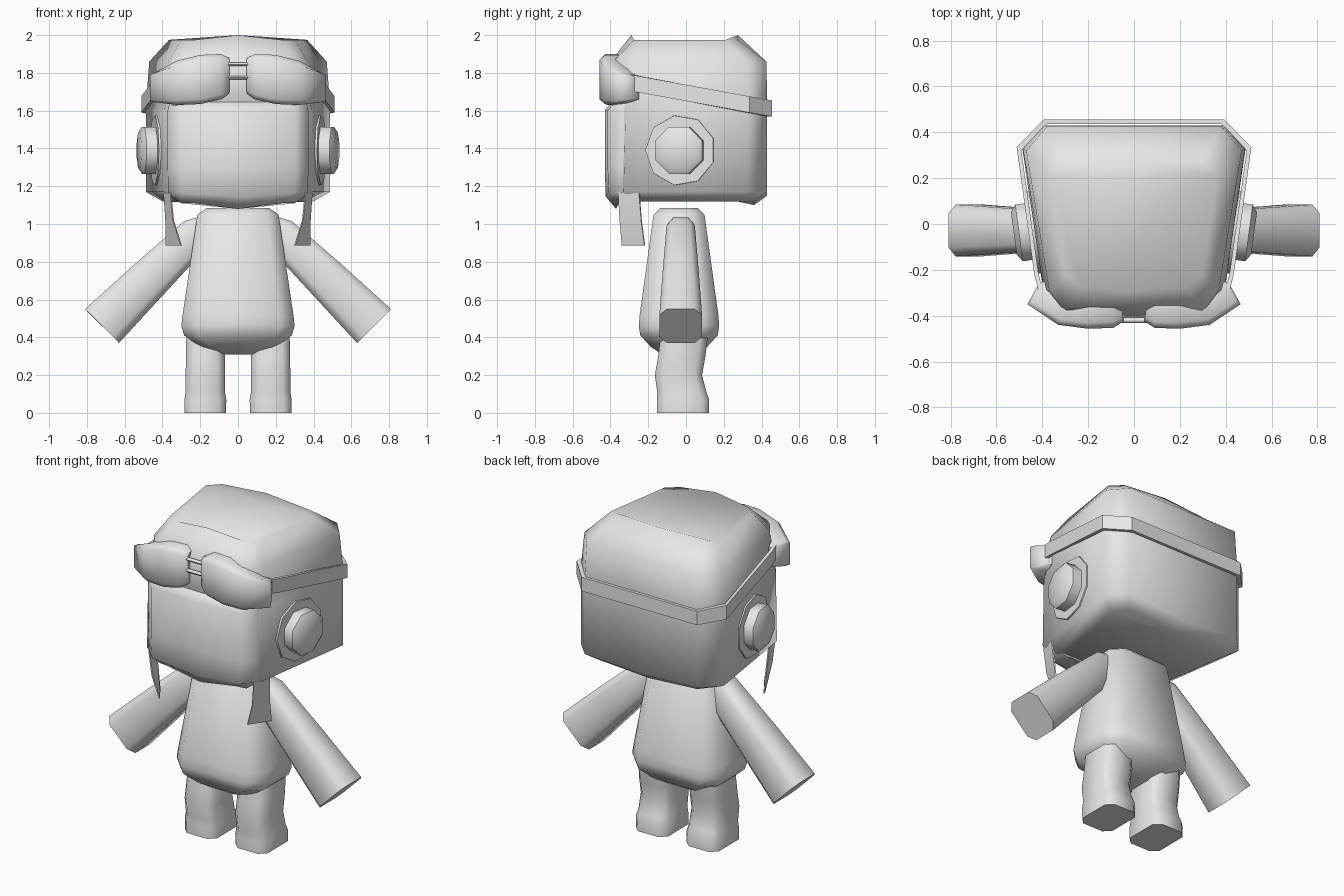
import bpy, bmesh, math
from mathutils import Vector, Matrix

if "Cube" in bpy.data.objects:
    bpy.data.objects.remove(bpy.data.objects["Cube"])

grey = bpy.data.materials.new("plain_grey")
grey.diffuse_color = (0.8, 0.8, 0.8, 1)
grey.use_nodes = True
grey.node_tree.nodes["Principled BSDF"].inputs["Base Color"].default_value = grey.diffuse_color


def finish(name, bm, angle=60):
    """Turn a bmesh into a smooth-shaded object."""
    bmesh.ops.recalc_face_normals(bm, faces=bm.faces)
    mesh = bpy.data.meshes.new(name)
    bm.to_mesh(mesh)
    bm.free()
    mesh.materials.append(grey)
    ob = bpy.data.objects.new(name, mesh)
    bpy.context.collection.objects.link(ob)
    bpy.ops.object.select_all(action='DESELECT')
    ob.select_set(True)
    bpy.context.view_layer.objects.active = ob
    bpy.ops.object.shade_smooth_by_angle(angle=math.radians(angle))
    return ob


def loft(name, rings, side=1, angle=60):
    """Skin closed rings of equal length and cap both ends; side=-1 mirrors in x."""
    bm = bmesh.new()
    rows = [[bm.verts.new((p[0] * side, p[1], p[2])) for p in r] for r in rings]
    n = len(rows[0])
    for a, b in zip(rows, rows[1:]):
        for i in range(n):
            j = (i + 1) % n
            bm.faces.new((a[i], a[j], b[j], b[i]))
    bm.faces.new(rows[0])
    bm.faces.new(rows[-1])
    return finish(name, bm, angle)


def chamfered(cx, cy, hx, hy, c):
    """Rectangle with cut corners."""
    return [(cx + x, cy + y) for x, y in (
        (hx, -hy + c), (hx, hy - c), (hx - c, hy), (-hx + c, hy),
        (-hx, hy - c), (-hx, -hy + c), (-hx + c, -hy), (hx - c, -hy))]


def mirrored(half, z, dz=0):
    """Full ring from a half outline running front to back; dz lifts the middle."""
    left = [(-x, y) for x, y in reversed(half) if x > 0]
    return [(x, y, z + (dz if x == 0 else 0)) for x, y in half + left]


# Helmet: wide at the back, tapering to the front
def helmet_ring(z, front, fx, fy, sx, by, bx, back, dz=0):
    half = [(0, front), (fx, front + 0.015), (fx + 0.07, fy),
            (sx, by), (bx, back), (0, back)]
    return mirrored(half, z, dz)


loft("helmet", [
    helmet_ring(1.12, -0.34, 0.25, -0.28, 0.40, 0.27, 0.33, 0.36, -0.02),
    helmet_ring(1.17, -0.36, 0.32, -0.33, 0.487, 0.33, 0.39, 0.43, -0.02),
    helmet_ring(1.60, -0.37, 0.32, -0.32, 0.487, 0.33, 0.39, 0.43),
    helmet_ring(1.66, -0.40, 0.31, -0.30, 0.485, 0.33, 0.39, 0.43),
    helmet_ring(1.86, -0.40, 0.30, -0.29, 0.47, 0.32, 0.38, 0.425),
    helmet_ring(1.975, -0.29, 0.23, -0.22, 0.365, 0.21, 0.30, 0.275, 0.025),
])


# Face: rounded block in the helmet opening
def face_ring(z, front, hx, dz=0):
    half = [(0, front), (hx - 0.07, front + 0.015), (hx, -0.345),
            (hx, -0.25), (0, -0.25)]
    return mirrored(half, z, dz)


loft("face", [
    face_ring(1.11, -0.37, 0.30, -0.03), face_ring(1.165, -0.425, 0.37, -0.02),
    face_ring(1.30, -0.43, 0.373), face_ring(1.60, -0.43, 0.373),
    face_ring(1.65, -0.39, 0.36)])

# Body: narrow shoulders, wide rounded bottom
loft("body", [[(x, y, z) for x, y in chamfered(0, -0.037, hx, hy, c)]
              for z, hx, hy, c in (
                  (0.31, 0.09, 0.09, 0.03), (0.35, 0.20, 0.15, 0.06),
                  (0.41, 0.285, 0.205, 0.08), (0.46, 0.30, 0.213, 0.08),
                  (0.52, 0.293, 0.208, 0.08), (1.05, 0.215, 0.135, 0.06),
                  (1.085, 0.165, 0.10, 0.05))])


def arm_ring(top, bottom, hy):
    """Cross-section spanning two outline points in the xz plane."""
    t, b = Vector(top), Vector(bottom)
    mid, half = (t + b) / 2, (t - b) / 2
    ring = []
    for u, v in chamfered(0, 0, 1, 1, 0.35):
        p = mid + half * u
        ring.append((p.x, -0.028 + hy * v, p.y))
    return ring


def goggle_ring(fx, fy, bx, by, low, high, lip):
    """Goggle cross-section, front lip to the back against the head."""
    mx, my = fx * 0.75 + bx * 0.25, fy * 0.75 + by * 0.25
    return [(bx, by, low), (mx, my, low), (fx, fy, low + lip),
            (fx, fy, high - lip), (mx, my, high), (bx, by, high)]


def ear_disc(name, side, radius, sides, near, far, top_radius):
    """Tapered disc lying on the slanted helmet side."""
    bm = bmesh.new()
    tilt = Matrix.Rotation(math.radians(-7.7), 4, 'Z')
    rot = tilt @ Matrix.Rotation(math.radians(90), 4, 'Y')
    turn = Matrix.Rotation(math.pi / sides, 4, 'Z')
    bmesh.ops.create_cone(bm, cap_ends=True, segments=sides, radius1=radius,
                          radius2=top_radius, depth=far - near)
    pos = Matrix.Translation((0.437, -0.03, 1.39)) @ rot
    pos = pos @ Matrix.Translation((0, 0, (near + far) / 2)) @ turn
    bm.transform(pos)
    if side < 0:
        bm.transform(Matrix.Scale(-1, 4, (1, 0, 0)))
    return finish(name, bm, 50)


for side, tag in ((1, "right"), (-1, "left")):
    # Arm
    loft(tag + "_arm", [
        arm_ring((0.20, 1.04), (0.12, 0.93), 0.055),
        arm_ring((0.285, 1.015), (0.16, 0.88), 0.075),
        arm_ring((0.55, 0.785), (0.40, 0.62), 0.095),
        arm_ring((0.81, 0.55), (0.63, 0.37), 0.113)], side)

    # Leg with foot
    loft(tag + "_leg", [[(x, y, z) for x, y in chamfered(0.173, cy, hx, hy, 0.04)]
                        for z, cy, hx, hy in (
                            (0, -0.015, 0.11, 0.138), (0.07, -0.015, 0.111, 0.138),
                            (0.11, -0.022, 0.104, 0.130), (0.20, -0.04, 0.104, 0.125),
                            (0.30, -0.022, 0.103, 0.125), (0.42, -0.008, 0.10, 0.125))],
         side)

    # Ear pad: flat base plate and raised cup
    ear_disc(tag + "_ear_plate", side, 0.19, 9, -0.02, 0.006, 0.187)
    ear_disc(tag + "_ear_cup", side, 0.135, 8, -0.01, 0.065, 0.135)
    ear_disc(tag + "_ear_cap", side, 0.135, 8, 0.065, 0.088, 0.10)

    # Goggle lens wrapping round the forehead
    loft(tag + "_goggle", [
        goggle_ring(0.045, -0.425, 0.055, -0.35, 1.69, 1.88, 0.02),
        goggle_ring(0.09, -0.453, 0.09, -0.35, 1.66, 1.90, 0.025),
        goggle_ring(0.20, -0.457, 0.20, -0.35, 1.635, 1.895, 0.025),
        goggle_ring(0.33, -0.44, 0.30, -0.34, 1.63, 1.865, 0.025),
        goggle_ring(0.465, -0.35, 0.38, -0.29, 1.645, 1.80, 0.01),
        goggle_ring(0.415, -0.26, 0.39, -0.25, 1.66, 1.78, 0.005)], side)

    # Hanging chin strap
    loft(tag + "_chin_strap", [
        [(fx, fy, z), (bx, by, z), (bx - 0.006, by + 0.004, z), (fx - 0.006, fy + 0.004, z)]
        for z, fx, fy, bx, by in (
            (1.17, 0.36, -0.36, 0.395, -0.25), (1.02, 0.345, -0.352, 0.385, -0.238),
            (0.885, 0.303, -0.34, 0.385, -0.22))], side, 30)

# Goggle band: ribbon sloping down to the back
path = [(0.415, -0.30), (0.435, -0.22), (0.512, 0.335), (0.395, 0.455)]
path += [(-x, y) for x, y in reversed(path)]
ribbon = []
for x, y in path:
    z = 1.694 - 0.182 * y
    k = 0.96
    ribbon.append([(x, y, z - 0.043), (x, y, z + 0.043),
                   (x * k, y * k, z + 0.043), (x * k, y * k, z - 0.043)])
loft("goggle_band", ribbon, 1, 30)

# Bridge bars between the lenses
for name, z in (("lower_bridge", 1.775), ("upper_bridge", 1.845)):
    loft(name, [[(x, -0.42 + 0.011 * math.cos(a), z + 0.011 * math.sin(a))
                 for a in (i * math.pi / 3 for i in range(6))] for x in (-0.07, 0.07)])
